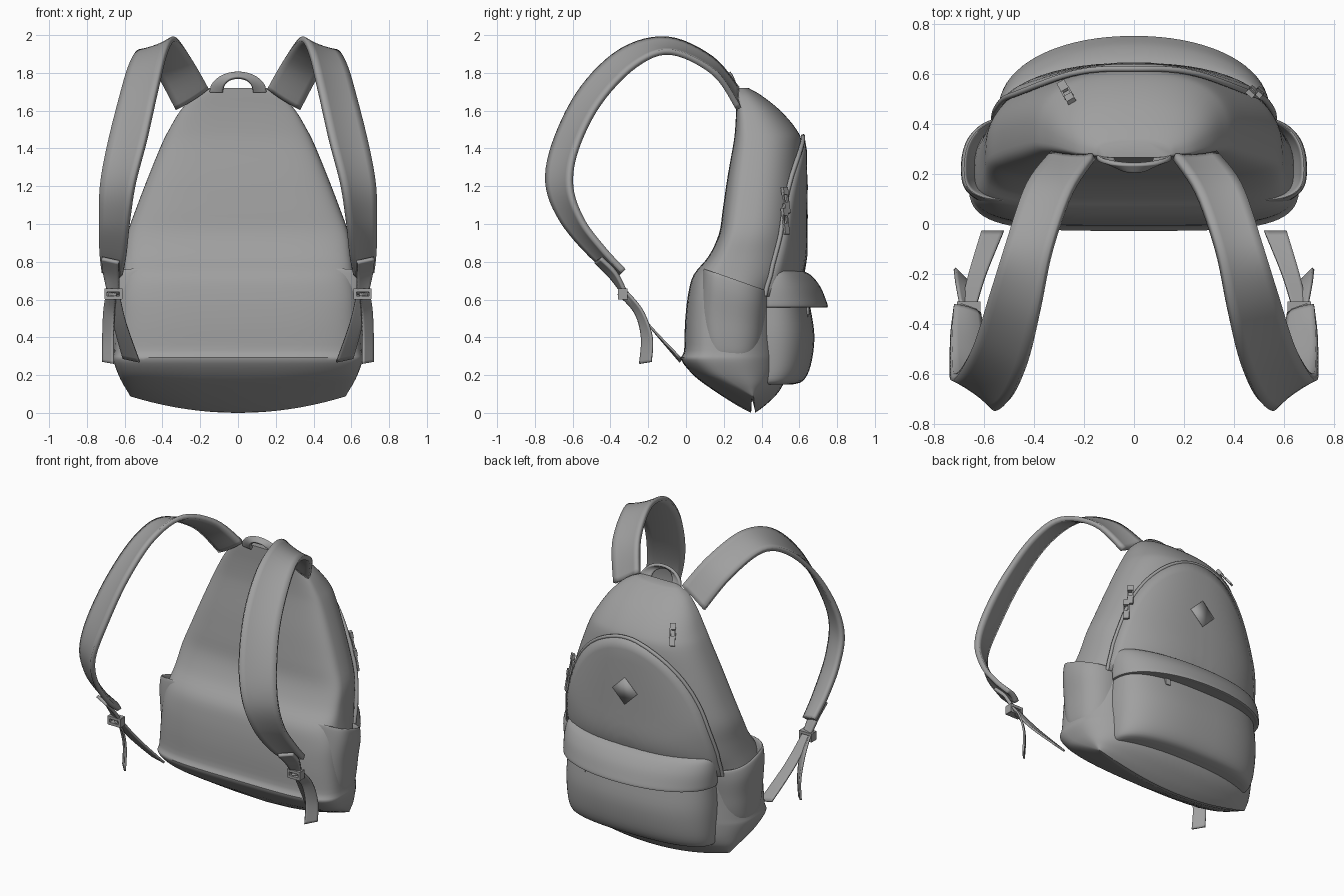
import bpy, bmesh, math
from mathutils import Vector
from mathutils.bvhtree import BVHTree

if "Cube" in bpy.data.objects:
    bpy.data.objects.remove(bpy.data.objects["Cube"])

fabric = bpy.data.materials.new("grey_fabric")
fabric.use_nodes = True
GREY = (0.35, 0.35, 0.35, 1)
fabric.diffuse_color = GREY
fabric.node_tree.nodes["Principled BSDF"].inputs["Base Color"].default_value = GREY


def finish(name, bm, mirror=False, thickness=0, angle=40):
    bmesh.ops.recalc_face_normals(bm, faces=bm.faces)
    mesh = bpy.data.meshes.new(name)
    bm.to_mesh(mesh)
    ob = bpy.data.objects.new(name, mesh)
    bpy.context.collection.objects.link(ob)
    mesh.materials.append(fabric)
    if thickness:
        mod = ob.modifiers.new("thickness", 'SOLIDIFY')
        mod.thickness, mod.offset = thickness, 0
    if mirror:
        ob.modifiers.new("mirror", 'MIRROR').use_mirror_merge = False
    bpy.ops.object.select_all(action='DESELECT')
    ob.select_set(True)
    bpy.context.view_layer.objects.active = ob
    bpy.ops.object.shade_smooth_by_angle(angle=math.radians(angle))
    return ob


def smooth_rows(rows, steps):
    """Catmull-Rom interpolation of number tuples."""
    out = []
    for i in range(len(rows) - 1):
        a, b, c, d = (rows[max(0, min(len(rows) - 1, i + k))] for k in (-1, 0, 1, 2))
        for s in range(steps):
            t = s / steps
            out.append([0.5 * (2 * q + (r - p) * t + (2 * p - 5 * q + 4 * r - u) * t * t
                        + (3 * q - p - 3 * r + u) * t ** 3) for p, q, r, u in zip(a, b, c, d)])
    return out + [list(rows[-1])]


def bridge(bm, loops, closed):
    for a, b in zip(loops, loops[1:]):
        n = len(a)
        for i in range(n if closed else n - 1):
            j = (i + 1) % n
            bm.faces.new((a[i], a[j], b[j], b[i]))


def loft(name, rings, front=4, back=2.5, cx=0, tilt=0, sag=0, steps=4, mirror=False):
    """Rings are (z, half width, front y, widest y, back y, weight of tilt and sag)."""
    bm = bmesh.new()
    loops, count = [], 72
    for z, hw, yf, ym, yb, w in smooth_rows(rings, steps):
        loop = []
        for i in range(count):
            a = 2 * math.pi * i / count
            c, s = math.cos(a), math.sin(a)
            e = 2 / (back if s > 0 else front)
            x = cx + hw * math.copysign(abs(c) ** e, c)
            y = ym + (yb - ym if s > 0 else yf - ym) * abs(s) ** e
            loop.append(bm.verts.new((x, y, z + w * (tilt * (y - ym) + sag * x * x))))
        loops.append(loop)
    bridge(bm, loops, True)
    bm.faces.new(loops[0])
    bm.faces.new(loops[-1])
    return finish(name, bm, mirror)


def ribbon(name, edges, thickness, bulge=0, mirror=True):
    """Strip between two edges given as (x, y, z, x, y, z) stations."""
    bm = bmesh.new()
    rows = smooth_rows(edges, 6)
    loops = []
    for i, r in enumerate(rows):
        a, b = Vector(r[:3]), Vector(r[3:])
        p, q = rows[max(i - 1, 0)], rows[min(i + 1, len(rows) - 1)]
        n = (b - a).cross(Vector(q[:3]) - Vector(p[:3])).normalized()
        loops.append([bm.verts.new(a.lerp(b, k / 6) + n * bulge * (1 - (k / 3 - 1) ** 2))
                      for k in range(7)])
    bridge(bm, loops, False)
    return finish(name, bm, mirror, thickness)


def tube(name, points, radius):
    curve = bpy.data.curves.new(name, 'CURVE')
    curve.dimensions = '3D'
    curve.bevel_depth, curve.bevel_resolution = radius, 2
    sp = curve.splines.new('POLY')
    sp.points.add(len(points) - 1)
    for p, co in zip(sp.points, points):
        p.co = (*co, 1)
    curve.materials.append(fabric)
    ob = bpy.data.objects.new(name, curve)
    bpy.context.collection.objects.link(ob)


# Main bag: a wedge-shaped base ridge rising into a tapering sack
body = loft("bag_body", [
    (0.0, 0.57, 0.345, 0.355, 0.365, 1), (0.04, 0.585, 0.27, 0.34, 0.42, 0.8),
    (0.11, 0.61, 0.16, 0.30, 0.49, 0.45), (0.19, 0.635, 0.05, 0.25, 0.53, 0.15),
    (0.28, 0.66, -0.025, 0.21, 0.54, 0), (0.33, 0.655, -0.01, 0.21, 0.54, 0),
    (0.48, 0.645, -0.005, 0.21, 0.53, 0), (0.62, 0.635, 0.01, 0.21, 0.54, 0),
    (0.73, 0.615, 0.04, 0.23, 0.60, 0), (0.83, 0.60, 0.12, 0.26, 0.62, 0),
    (0.95, 0.585, 0.175, 0.30, 0.62, 0), (1.08, 0.54, 0.195, 0.33, 0.62, 0),
    (1.25, 0.475, 0.22, 0.35, 0.62, 0), (1.42, 0.405, 0.25, 0.36, 0.615, 0),
    (1.50, 0.365, 0.26, 0.35, 0.585, 0), (1.60, 0.305, 0.265, 0.33, 0.50, 0),
    (1.68, 0.23, 0.265, 0.30, 0.40, 0), (1.72, 0.15, 0.265, 0.29, 0.33, 0)],
    back=2.4, sag=0.27)

# Arched rear panel laid over the bag, with its piping
bag = BVHTree.FromObject(body, bpy.context.evaluated_depsgraph_get())


def on_bag(x, z, lift):
    hit = bag.ray_cast(Vector((x, 2, z)), Vector((0, -1, 0)))
    return Vector((x, hit[0].y if hit[0] else 0.45, z)) + hit[1] * lift


def arch(r, a, lift):
    return on_bag(0.55 * r * math.cos(a), 0.62 + 0.84 * r * math.sin(a), lift)


angles = [math.pi * i / 48 for i in range(49)]
bm = bmesh.new()
bridge(bm, [[bm.verts.new(arch(r / 12, a, 0.012)) for a in angles] for r in range(1, 13)], False)
finish("rear_panel", bm, thickness=0.02)
tube("panel_piping", [arch(1.0, a, 0.014) for a in angles], 0.012)

# Faint raised diamond patch
bm = bmesh.new()
bm.faces.new([bm.verts.new(on_bag(x, z, 0.023))
              for x, z in ((0.09, 1.12), (0, 1.21), (-0.09, 1.12), (0, 1.03))])
finish("diamond_patch", bm, thickness=0.004)

# Rear pocket and its overhanging flap
loft("rear_pocket", [
    (0.15, 0.49, 0.35, 0.41, 0.56, 0), (0.17, 0.515, 0.35, 0.41, 0.62, 0),
    (0.25, 0.525, 0.35, 0.42, 0.66, 0), (0.40, 0.53, 0.35, 0.42, 0.68, 0),
    (0.55, 0.52, 0.35, 0.43, 0.66, 0), (0.70, 0.51, 0.35, 0.43, 0.63, 0)], back=2.6)
loft("pocket_flap", [
    (0.565, 0.51, 0.40, 0.46, 0.72, 0), (0.56, 0.535, 0.40, 0.46, 0.75, 0),
    (0.60, 0.54, 0.40, 0.46, 0.74, 0), (0.67, 0.54, 0.40, 0.46, 0.71, 0),
    (0.73, 0.53, 0.40, 0.46, 0.66, 0), (0.76, 0.51, 0.40, 0.46, 0.60, 0)], back=2.1)

# Side pockets growing out of the bag, with slanted open mouths
loft("side_pocket", [
    (0.22, 0.14, 0.14, 0.24, 0.36, 0), (0.30, 0.185, 0.10, 0.23, 0.39, 0),
    (0.38, 0.20, 0.08, 0.22, 0.41, 0), (0.50, 0.21, 0.07, 0.22, 0.42, 0.4),
    (0.63, 0.225, 0.08, 0.22, 0.43, 0.8), (0.71, 0.22, 0.09, 0.22, 0.43, 1),
    (0.715, 0.205, 0.10, 0.22, 0.42, 1), (0.67, 0.195, 0.11, 0.22, 0.41, 1),
    (0.58, 0.17, 0.12, 0.22, 0.40, 1)], front=3, back=2.4, cx=0.465, tilt=-0.35, mirror=True)

# Padded shoulder straps
ribbon("shoulder_strap", [
    (0.16, 0.27, 1.72, 0.33, 0.28, 1.61), (0.25, 0.13, 1.88, 0.43, 0.15, 1.80),
    (0.33, -0.10, 1.98, 0.51, -0.08, 1.91), (0.38, -0.34, 1.92, 0.57, -0.27, 1.84),
    (0.43, -0.55, 1.72, 0.63, -0.46, 1.64), (0.49, -0.69, 1.45, 0.69, -0.58, 1.40),
    (0.55, -0.735, 1.22, 0.725, -0.61, 1.20), (0.58, -0.66, 1.02, 0.73, -0.55, 1.02),
    (0.60, -0.50, 0.83, 0.73, -0.44, 0.87), (0.62, -0.36, 0.72, 0.72, -0.33, 0.75)],
    0.03, 0.01)
ribbon("strap_tab", [
    (0.63, -0.48, 0.80, 0.72, -0.45, 0.82), (0.63, -0.40, 0.72, 0.71, -0.37, 0.74),
    (0.63, -0.33, 0.63, 0.69, -0.32, 0.64)], 0.02)

# Lower webbing and loose tails
ribbon("lower_webbing", [
    (0.63, -0.33, 0.64, 0.69, -0.33, 0.64), (0.59, -0.20, 0.47, 0.66, -0.20, 0.47),
    (0.52, -0.03, 0.27, 0.61, -0.03, 0.29)], 0.012)
ribbon("loose_tail", [
    (0.645, -0.36, 0.63, 0.695, -0.31, 0.64), (0.655, -0.27, 0.53, 0.71, -0.23, 0.54),
    (0.66, -0.235, 0.40, 0.715, -0.18, 0.40), (0.66, -0.245, 0.26, 0.715, -0.185, 0.27)], 0.012)

# Top carry handle: a broad arched band leaning forward
ribbon("carry_handle", [
    (0.08 * math.cos(a), 0.26 - 0.05 * math.sin(a), 1.70 + 0.075 * math.sin(a),
     0.15 * math.cos(a), 0.27 - 0.03 * math.sin(a), 1.70 + 0.10 * math.sin(a))
    for a in [math.pi * i / 8 for i in range(9)]], 0.018, mirror=False)


def box(bm, center, size):
    made = bmesh.ops.create_cube(bm, size=1)["verts"]
    bmesh.ops.scale(bm, vec=size, verts=made)
    bmesh.ops.translate(bm, vec=center, verts=made)


# Strap buckles: two bars joined by side posts
bm = bmesh.new()
for z in (0.61, 0.65):
    box(bm, (0.66, -0.335, z), (0.09, 0.05, 0.018))
for x in (0.62, 0.70):
    box(bm, (x, -0.335, 0.63), (0.015, 0.05, 0.055))
finish("strap_buckle", bm, mirror=True)


# Zip pulls: slider, loop and hanging tab
def zip_pull(name, x, z, lift):
    normal = bag.ray_cast(Vector((x, 2, z)), Vector((0, -1, 0)))[1]
    bm = bmesh.new()
    box(bm, (0, 0, 0.03), (0.035, 0.02, 0.04))
    for s in (-1, 1):
        box(bm, (s * 0.015, 0, -0.01), (0.008, 0.01, 0.06))
    box(bm, (0, 0, -0.06), (0.035, 0.012, 0.06))
    ob = finish(name, bm)
    ob.location = on_bag(x, z, lift)
    ob.rotation_euler = normal.to_track_quat('Y', 'Z').to_euler()


zip_pull("upper_zip_pull", -0.26, 1.53, 0.012)
zip_pull("panel_zip_pull_high", 0.45, 1.14, 0.03)
zip_pull("panel_zip_pull_low", 0.48, 1.03, 0.03)
zip_pull("pocket_zip_pull", 0.26, 0.51, 0.13)
